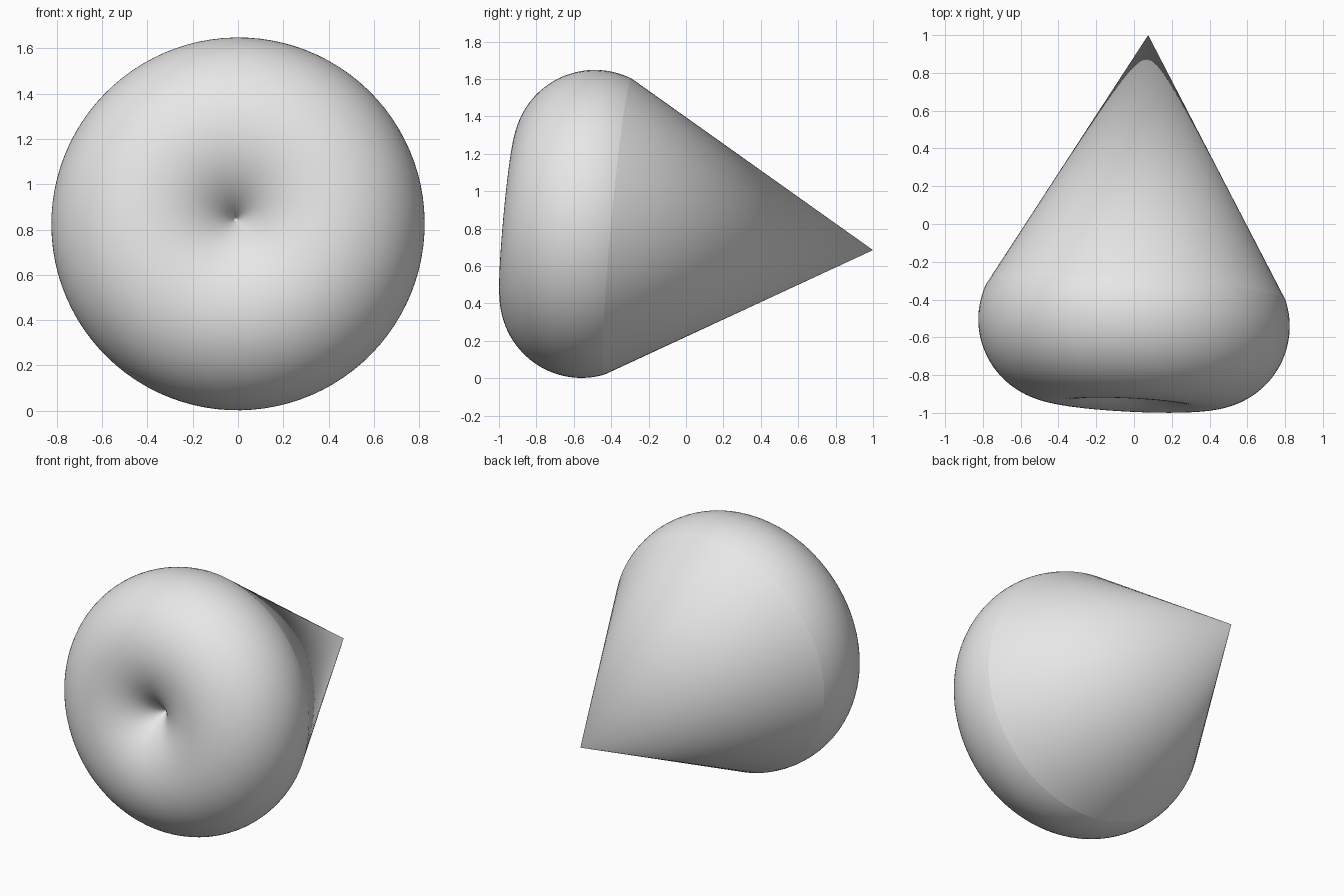
import bpy, bmesh, math
from mathutils import Vector, Matrix

cube = bpy.data.objects.get("Cube")
if cube:
    bpy.data.objects.remove(cube, do_unlink=True)

RING, TUBE = 0.389, 0.436            # ring radius is smaller than the tube, giving the dimple
CENTRE = Vector((0, -0.523, 0.825))
APEX = Vector((0.075, 1.0, 0.685))
STEPS, SEGMENTS = 60, 96

grey = bpy.data.materials.new("light grey")
grey.use_nodes = True
grey.diffuse_color = (0.8, 0.8, 0.8, 1)
grey.node_tree.nodes["Principled BSDF"].inputs["Base Color"].default_value = (0.8, 0.8, 0.8, 1)

# Profile: from the dimple, around the rounded rim, then straight to the tip
start = -math.acos(-RING / TUBE)
end = math.radians(21.6)
profile = []
for i in range(STEPS + 1):
    a = start + (end - start) * i / STEPS
    profile.append(Vector((max(0, RING + TUBE * math.cos(a)), 0, TUBE * math.sin(a))))
profile.append(Vector((0, 0, (APEX - CENTRE).length)))

# Turn the profile into a solid
bm = bmesh.new()
verts = [bm.verts.new(p) for p in profile]
edges = [bm.edges.new(pair) for pair in zip(verts, verts[1:])]
bmesh.ops.spin(bm, geom=verts + edges, cent=(0, 0, 0), axis=(0, 0, 1),
               angle=math.tau, steps=SEGMENTS, use_duplicate=False)
bmesh.ops.remove_doubles(bm, verts=bm.verts, dist=0.0001)
bmesh.ops.recalc_face_normals(bm, faces=bm.faces)

# Lean it along the line from the rim's centre to the tip
lean = Vector((0, 0, 1)).rotation_difference(APEX - CENTRE).to_matrix().to_4x4()
bm.transform(Matrix.Translation(CENTRE) @ lean)

mesh = bpy.data.meshes.new("dimpled_cone")
bm.to_mesh(mesh)
bm.free()
mesh.materials.append(grey)
cone = bpy.data.objects.new("dimpled_cone", mesh)
bpy.context.collection.objects.link(cone)

# Smooth surfaces with a crease where the cone meets the rim
bpy.ops.object.select_all(action='DESELECT')
cone.select_set(True)
bpy.context.view_layer.objects.active = cone
bpy.ops.object.shade_smooth_by_angle(angle=math.radians(6))
